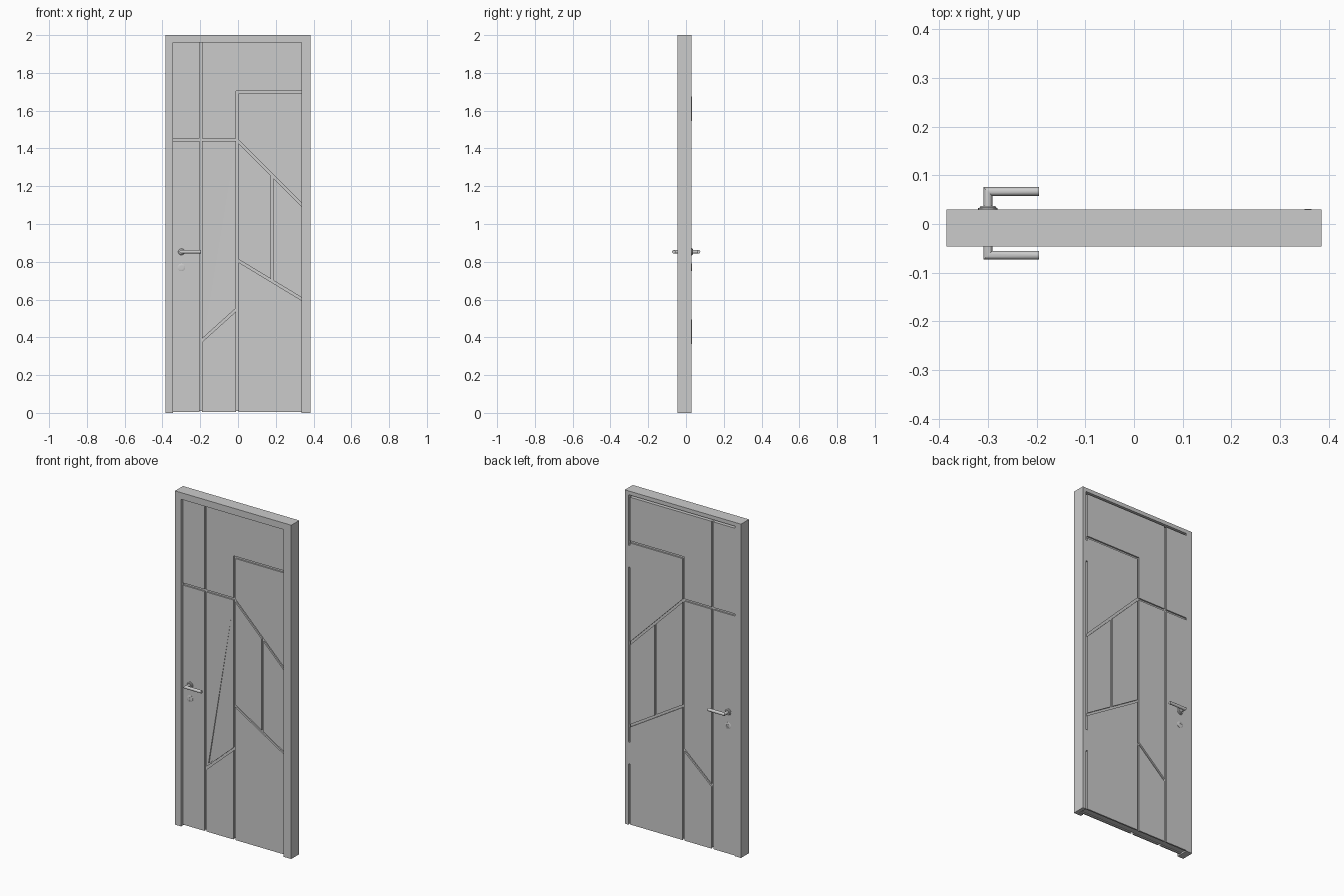
import bpy, bmesh, math
from mathutils import Vector

if "Cube" in bpy.data.objects:
    bpy.data.objects.remove(bpy.data.objects["Cube"])


def finish(name, bm, smooth=False):
    bmesh.ops.recalc_face_normals(bm, faces=bm.faces)
    me = bpy.data.meshes.new(name)
    bm.to_mesh(me)
    bm.free()
    ob = bpy.data.objects.new(name, me)
    bpy.context.collection.objects.link(ob)
    if smooth:
        bpy.ops.object.select_all(action='DESELECT')
        ob.select_set(True)
        bpy.context.view_layer.objects.active = ob
        bpy.ops.object.shade_smooth_by_angle(angle=math.radians(35))
    return ob


def prism(name, polys, y0, y1):
    """Extrude x-z outlines from y0 to y1."""
    bm = bmesh.new()
    for poly in polys:
        f = bm.faces.new([bm.verts.new((x, y0, z)) for x, z in poly])
        geo = bmesh.ops.extrude_face_region(bm, geom=[f], use_keep_orig=True)['geom']
        bmesh.ops.translate(bm, vec=(0, y1 - y0, 0),
                            verts=[g for g in geo if isinstance(g, bmesh.types.BMVert)])
    return finish(name, bm)


def rect(x0, x1, z0, z1):
    return [(x0, z0), (x1, z0), (x1, z1), (x0, z1)]


def portal(xl, xr, zt):
    """Upside-down U outline around an opening."""
    return [(-.385, 0), (xl, 0), (xl, zt), (xr, zt), (xr, 0), (.385, 0), (.385, 2), (-.385, 2)]


# Leaf limits, groove lines
XL, XR, ZB, ZT = -.345, .352, .004, 1.965
A, B, C = -.197, -.005, .182
FRONT, BACK, DEPTH, HALF = -.027, .0295, .009, .0065
H1, H2 = 1.445, 1.697


def d1(x): return H1 - (x - B)
def d2(x): return .81 - .605 * (x - B)
def d3(x): return .378 + .9 * (x - A)


def on_border(p, q):
    return any(abs(p[i] - v) < 1e-6 and abs(q[i] - v) < 1e-6
               for i, v in ((0, XL), (0, XR), (1, ZB), (1, ZT)))


def inset(poly):
    """Pull groove edges inward, leave the leaf border in place."""
    lines, n = [], len(poly)
    for i in range(n):
        p, q = Vector(poly[i]), Vector(poly[(i + 1) % n])
        t = (q - p).normalized()
        nrm = Vector((-t.y, t.x))
        lines.append((nrm, nrm.dot(p) + (0 if on_border(p, q) else HALF)))
    out = []
    for i in range(n):
        (a, c), (b, d) = lines[i - 1], lines[i]
        det = a.x * b.y - a.y * b.x
        out.append(((c * b.y - d * a.y) / det, (a.x * d - b.x * c) / det))
    return out


panels = [inset(p) for p in (
    rect(XL, A, ZB, H1),
    rect(XL, A, H1, ZT),
    [(A, H1), (B, H1), (B, H2), (XR, H2), (XR, ZT), (A, ZT)],
    [(B, H1), (XR, d1(XR)), (XR, H2), (B, H2)],
    [(B, d2(B)), (C, d2(C)), (C, d1(C)), (B, H1)],
    [(C, d2(C)), (XR, d2(XR)), (XR, d1(XR)), (C, d1(C))],
    [(B, ZB), (XR, ZB), (XR, d2(XR)), (B, d2(B))],
    [(A, ZB), (B, ZB), (B, d3(B)), (A, d3(A))],
    [(A, d3(A)), (B, d3(B)), (B, H1), (A, H1)],
)]

# Frame: front lip and rear rebate
prism('frame_front', [portal(-.345, .335, 1.96)], -.046, FRONT)
prism('frame_rear', [portal(-.345, .362, 1.977)], FRONT, .0295)

# Door leaf: core with raised panels on both sides
prism('leaf_core', [rect(XL, XR, .01, ZT)], FRONT + DEPTH, BACK - DEPTH)
prism('front_panels', panels[:-1], FRONT, FRONT + DEPTH)
prism('back_panels', panels, BACK - DEPTH, BACK)

# Front panel with a slanted triangular dent
dented = prism('dented_panel', panels[-1:], FRONT, FRONT + DEPTH)
bm = bmesh.new()
tri = [(-.024, 1.345), (-.177, .415), (-.02, .555)]
for (x, z), d in zip(tri, (.0003, .007, .0003)):
    bm.verts.new((x, FRONT + d, z))
    bm.verts.new((x, FRONT - .01, z))
bmesh.ops.convex_hull(bm, input=bm.verts)
cutter = finish('dent_cutter', bm)
cutter.hide_render = True
cutter.hide_set(True)
mod = dented.modifiers.new('dent', 'BOOLEAN')
mod.operation, mod.object, mod.solver = 'DIFFERENCE', cutter, 'EXACT'

# Hinges in the back gap
prism('hinges', [rect(.350, .364, z - .065, z + .065) for z in (.43, 1.61)], .012, .0305)

# Lever handles, rosettes and keyhole plates on both faces
HX, HZ, SEG = -.3, .853, 20
MID = (FRONT + BACK) / 2
HALF_T = (BACK - FRONT) / 2


def loft(name, rings):
    bm = bmesh.new()
    rows = [[bm.verts.new(p) for p in r] for r in rings]
    for r, s in zip(rows, rows[1:]):
        for i in range(SEG):
            j = (i + 1) % SEG
            bm.faces.new((r[i], r[j], s[j], s[i]))
    bm.faces.new(rows[0])
    bm.faces.new(rows[-1])
    return finish(name, bm, True)


circle = [(math.cos(2 * math.pi * i / SEG), math.sin(2 * math.pi * i / SEG)) for i in range(SEG)]


def turned(name, side, z, profile):
    """Lathe (radius, height above leaf) pairs around a y axis."""
    loft(name, [[(HX + r * u, MID + side * (HALF_T + h), z + r * v) for u, v in circle]
                for r, h in profile])


for label, s in (('front', -1), ('back', 1)):
    r, yc = .009, .0655
    loft(label + '_lever', [
        [(HX + r * u, MID + s * HALF_T, HZ + r * v) for u, v in circle],
        [(HX + r * u, MID + s * (yc - r * u), HZ + r * v) for u, v in circle],
        [(-.195, MID + s * (yc - r * u), HZ + r * v) for u, v in circle]])
    turned(label + '_rosette', s, HZ, [(.02, -.001), (.02, .003), (.017, .004), (.015, .0075)])
    turned(label + '_keyhole_plate', s, .77,
           [(.02, -.001), (.02, .001), (.018, .002), (.009, .002), (.009, .0005)])
    y = MID + s * HALF_T
    prism(label + '_key_slot', [rect(HX - .002, HX + .002, .764, .776)], y, y + s * .0015)
